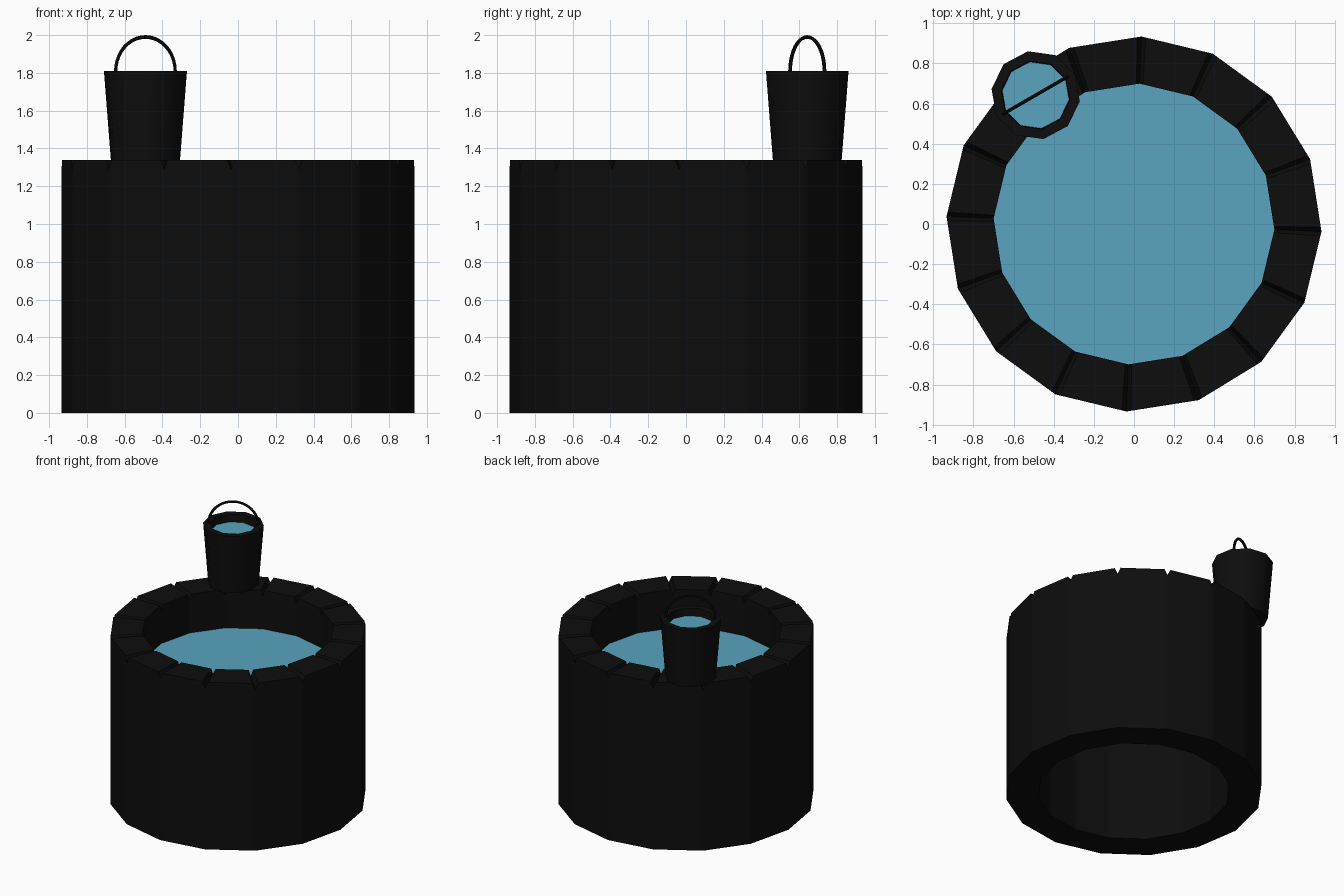
import bpy, bmesh, math
from mathutils import Vector

if "Cube" in bpy.data.objects:
    bpy.data.objects.remove(bpy.data.objects["Cube"])


def material(name, rgb):
    m = bpy.data.materials.new(name)
    m.diffuse_color = (*rgb, 1)
    m.use_nodes = True
    m.node_tree.nodes["Principled BSDF"].inputs["Base Color"].default_value = m.diffuse_color
    return m


BLACK = material("black_stone", (0.004, 0.004, 0.004))
BLUE = material("water_blue", (0.10, 0.37, 0.52))


def finish(name, bm, mat, smooth=True):
    bmesh.ops.recalc_face_normals(bm, faces=bm.faces)
    mesh = bpy.data.meshes.new(name)
    bm.to_mesh(mesh)
    bm.free()
    mesh.materials.append(mat)
    if smooth:
        mesh.shade_smooth()
        mesh.set_sharp_from_angle(angle=math.radians(40))
    ob = bpy.data.objects.new(name, mesh)
    bpy.context.collection.objects.link(ob)
    return ob


def polar(r, a, z=0.0):
    return Vector((r * math.cos(a), r * math.sin(a), z))


def disc(name, centre, r, n, offset):
    bm = bmesh.new()
    bm.faces.new([bm.verts.new(Vector(centre) + polar(r, offset + math.tau * i / n))
                  for i in range(n)])
    return finish(name, bm, BLUE, False)


# Well wall: 16-sided ring with V-shaped joints cut between the rim stones
N, OFF = 16, math.radians(-2.3)
R_OUT, R_IN, TOP, NOTCH = 0.935, 0.70, 1.34, 0.05
bm = bmesh.new()
columns = []
for i in range(N):
    a0, a1 = (OFF + math.tau * (i + k) / N for k in (0, 1))
    for t, z in ((0, TOP - NOTCH), (0.06, TOP), (0.94, TOP)):
        po = polar(R_OUT, a0).lerp(polar(R_OUT, a1), t)
        pi = polar(R_IN, a0).lerp(polar(R_IN, a1), t)
        up = Vector((0, 0, z))
        columns.append([bm.verts.new(p) for p in (po, po + up, pi + up, pi)])
for c, d in zip(columns, columns[1:] + columns[:1]):
    for k in range(4):
        j = (k + 1) % 4
        bm.faces.new((c[k], d[k], d[j], c[j]))
finish("well_wall", bm, BLACK)

# Water inside the well
disc("well_water", (0, 0, 1.03), R_IN, N, OFF)

# Bucket: lathed 10-sided profile with thick wall and closed floor
BX, BY, BN, BOFF = -0.49, 0.642, 10, math.radians(28)
profile = [(0.185, 1.34), (0.222, 1.81), (0.172, 1.81), (0.145, 1.40)]
bm = bmesh.new()
rings = [[bm.verts.new(Vector((BX, BY, z)) + polar(r, BOFF + math.tau * i / BN))
          for i in range(BN)] for r, z in profile]
for lo, hi in zip(rings, rings[1:]):
    for i in range(BN):
        j = (i + 1) % BN
        bm.faces.new((lo[i], lo[j], hi[j], hi[i]))
bm.faces.new(rings[0])
bm.faces.new(rings[-1])
finish("bucket", bm, BLACK)

# Water inside the bucket
disc("bucket_water", (BX, BY, 1.75), 0.168, BN, BOFF)

# Wire handle: half-circle tube across the bucket mouth
SEG, TUBE, HR = 20, 6, 0.182
tilt = math.radians(30)
side = Vector((math.cos(tilt), math.sin(tilt), 0))
across = Vector((-math.sin(tilt), math.cos(tilt), 0))
bm = bmesh.new()
loops = []
for i in range(SEG + 1):
    a = math.pi * i / SEG
    out = side * math.cos(a) + Vector((0, 0, math.sin(a)))
    c = Vector((BX, BY, 1.808)) + out * HR
    loops.append([bm.verts.new(c + (out * math.cos(b) + across * math.sin(b)) * 0.01)
                  for b in (math.tau * k / TUBE for k in range(TUBE))])
for p, q in zip(loops, loops[1:]):
    for k in range(TUBE):
        j = (k + 1) % TUBE
        bm.faces.new((p[k], p[j], q[j], q[k]))
bm.faces.new(loops[0])
bm.faces.new(loops[-1])
finish("bucket_handle", bm, BLACK)
